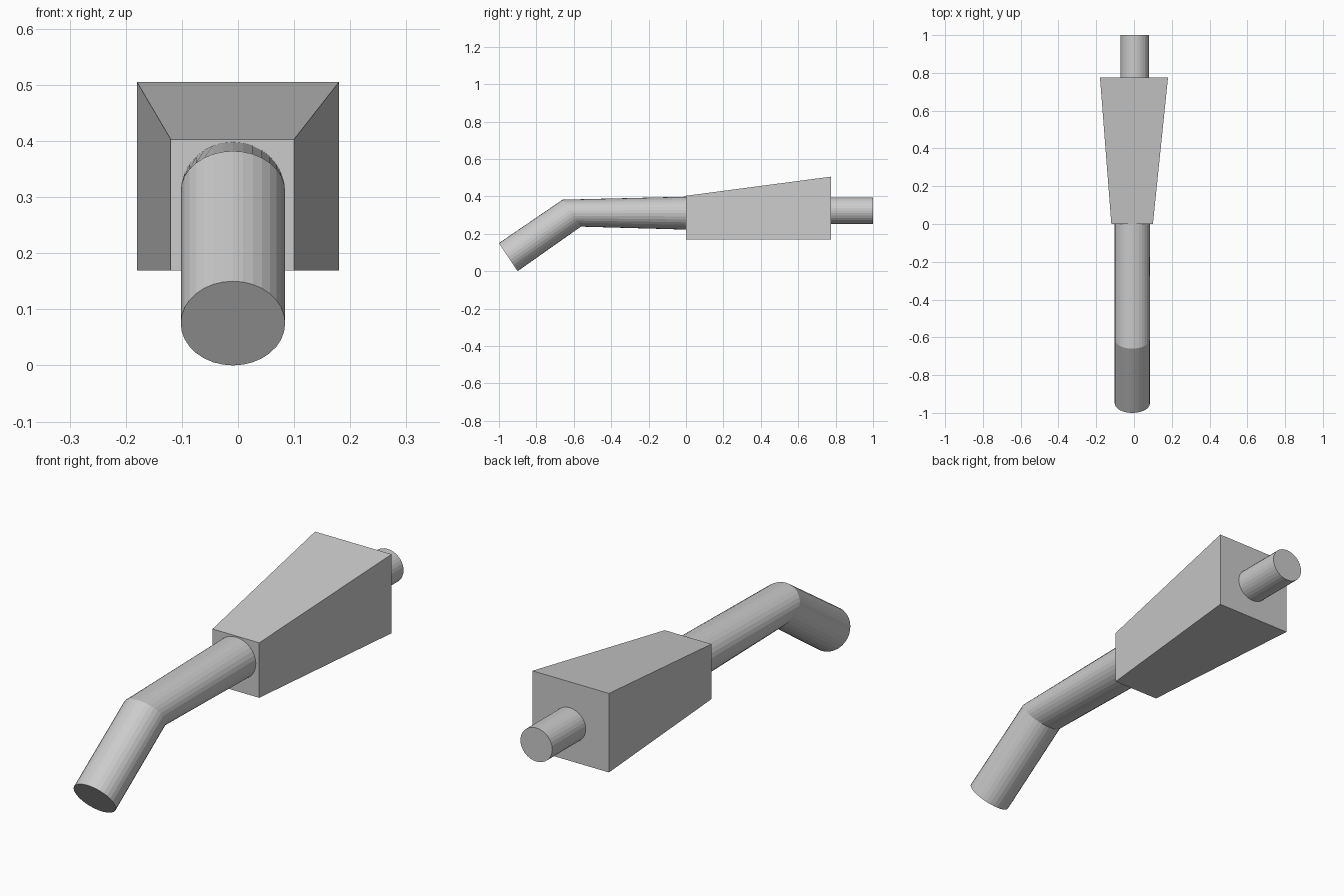
import bpy, bmesh, math
from mathutils import Vector

if "Cube" in bpy.data.objects:
    bpy.data.objects.remove(bpy.data.objects["Cube"])


def loft(name, rings):
    """Join equal-sized rings of points into a closed solid with end caps."""
    bm = bmesh.new()
    loops = [[bm.verts.new(p) for p in ring] for ring in rings]
    n = len(loops[0])
    for a, b in zip(loops, loops[1:]):
        for i in range(n):
            j = (i + 1) % n
            bm.faces.new((a[i], a[j], b[j], b[i]))
    bm.faces.new(loops[0])
    bm.faces.new(loops[-1])
    bmesh.ops.recalc_face_normals(bm, faces=bm.faces)
    mesh = bpy.data.meshes.new(name)
    bm.to_mesh(mesh)
    bm.free()
    obj = bpy.data.objects.new(name, mesh)
    bpy.context.collection.objects.link(obj)
    return obj


def round_ring(x, radius, top, bottom, sides=32):
    """Ring spanning two (y, z) points, top and bottom, with a given x radius."""
    top, bottom = Vector((x, *top)), Vector((x, *bottom))
    mid, up = (top + bottom) / 2, (top - bottom) / 2
    angles = [math.tau * i / sides for i in range(sides)]
    return [mid + up * math.cos(a) + Vector((radius * math.sin(a), 0, 0)) for a in angles]


def rect_ring(y, x0, x1, z0, z1):
    return [(x0, y, z0), (x1, y, z0), (x1, y, z1), (x0, y, z1)]


# Tapered housing, flat underneath
loft("housing", [rect_ring(0.0, -0.12, 0.10, 0.169, 0.403),
                 rect_ring(0.775, -0.18, 0.18, 0.169, 0.505)])

# Bent front pipe
loft("bent_pipe", [round_ring(-0.009, 0.093, (-1.0, 0.15), (-0.90, 0.0)),
                   round_ring(-0.009, 0.093, (-0.66, 0.382), (-0.562, 0.238)),
                   round_ring(-0.009, 0.093, (0.0, 0.398), (0.0, 0.222))])

# Short rear pipe
loft("rear_pipe", [round_ring(0.004, 0.075, (0.77, 0.395), (0.77, 0.252)),
                   round_ring(0.004, 0.075, (1.0, 0.395), (1.0, 0.252))])
